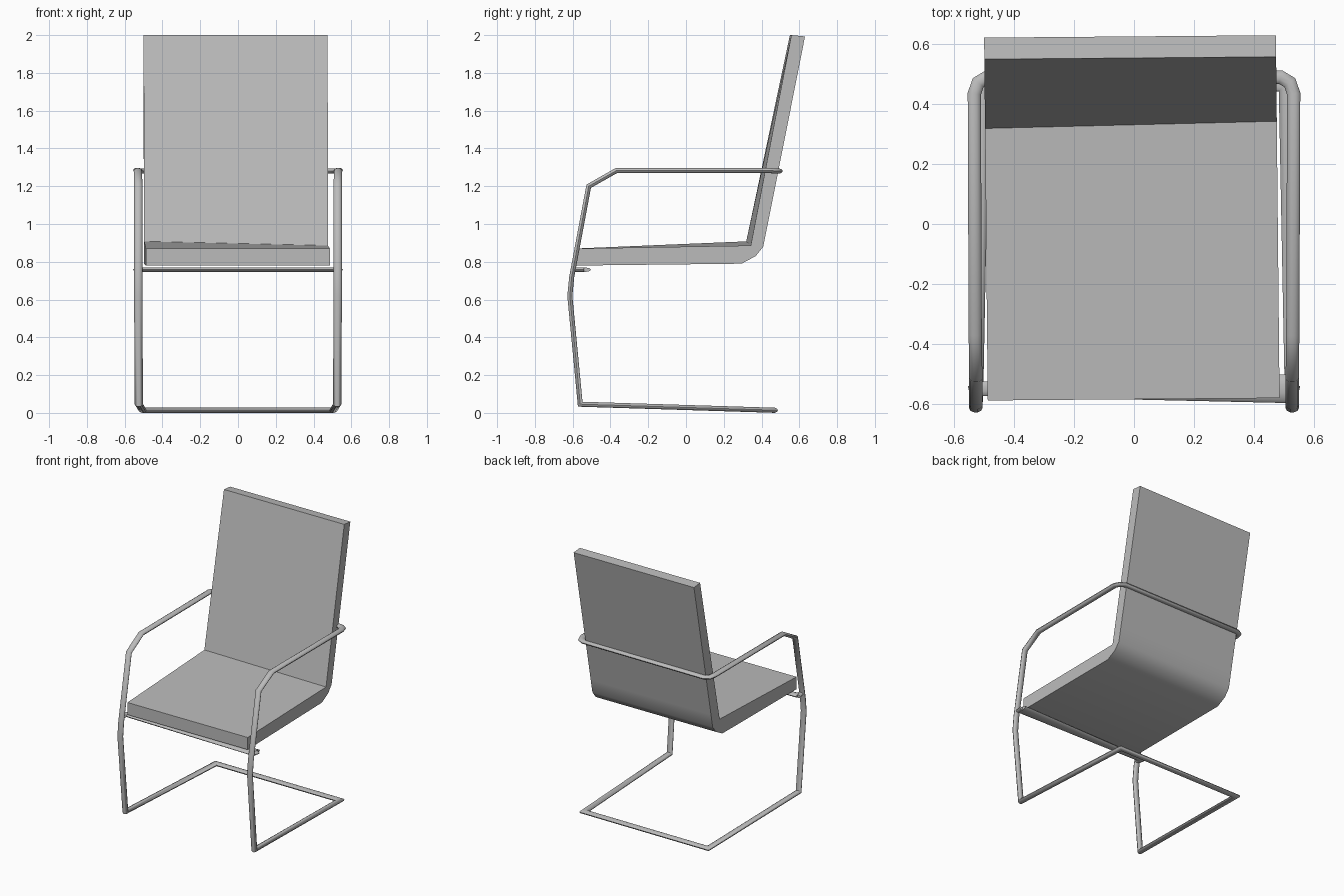
import bpy, bmesh, math
from mathutils import Vector

cube = bpy.data.objects.get("Cube")
if cube:
    bpy.data.objects.remove(cube, do_unlink=True)


def make_material(name, value):
    mat = bpy.data.materials.new(name)
    mat.use_nodes = True
    colour = (value, value, value, 1)
    mat.diffuse_color = colour
    mat.node_tree.nodes["Principled BSDF"].inputs["Base Color"].default_value = colour
    return mat


GREY = make_material("plain grey", 0.5)


def finish(bm, name, angle):
    bmesh.ops.recalc_face_normals(bm, faces=bm.faces)
    mesh = bpy.data.meshes.new(name)
    bm.to_mesh(mesh)
    bm.free()
    mesh.materials.append(GREY)
    obj = bpy.data.objects.new(name, mesh)
    bpy.context.collection.objects.link(obj)
    bpy.ops.object.select_all(action="DESELECT")
    obj.select_set(True)
    bpy.context.view_layer.objects.active = obj
    bpy.ops.object.shade_smooth_by_angle(angle=math.radians(angle))
    return obj


def skin(bm, rings, closed):
    count = len(rings[0])
    pairs = list(zip(rings, rings[1:]))
    if closed:
        pairs.append((rings[-1], rings[0]))
    else:
        bm.faces.new(rings[0])
        bm.faces.new(rings[-1])
    for a, b in pairs:
        for i in range(count):
            j = (i + 1) % count
            bm.faces.new((a[i], a[j], b[j], b[i]))


# Padded seat and back: one bent profile, slightly skewed from side to side
def shell_ring(bm, x, inner, shift):
    profile = [(-0.585, 0.87), inner, (0.554, 2.0), (0.626, 1.993),
               (0.425, 0.98), (0.405, 0.88), (0.365, 0.83), (0.29, 0.79),
               (-0.585, 0.78)]
    return [bm.verts.new((x - 0.01 * y, y + shift, z)) for y, z in profile]


bm = bmesh.new()
skin(bm, [shell_ring(bm, -0.494, (0.323, 0.908), -0.004),
          shell_ring(bm, 0.48, (0.339, 0.886), 0.004)], False)
finish(bm, "seat_and_back", 35)


# Flattened tube swept along a path; "side" points bend in a vertical plane,
# "flat" points bend in a horizontal one
def tube(name, path, wide, thin, closed, sides=10):
    bm = bmesh.new()
    points = [Vector(p[:3]) for p in path]
    rings = []
    for i, p in enumerate(points):
        before = points[i - 1] if closed or i else p
        after = points[(i + 1) % len(points)] if closed or i + 1 < len(points) else p
        t_in, t_out = (p - before).normalized(), (after - p).normalized()
        t = (t_in + t_out).normalized()
        miter = 1 / max(0.5, t.dot(t_out or t_in))
        if path[i][3] == "side":
            u = Vector((wide, 0, 0))
            v = t.cross(Vector((1, 0, 0))).normalized() * thin * miter
        else:
            u = t.cross(Vector((0, 0, 1))).normalized() * wide * miter
            v = Vector((0, 0, thin))
            if u.dot(Vector((1, 0, 0))) < 0 and abs(t.y) > 0.2:
                pass
        rings.append((p, u, v))
    # Keep neighbouring rings turned the same way round the tube
    rows, start = [], None
    for i, (p, u, v) in enumerate(rings):
        t_next = points[(i + 1) % len(points)] - p
        if not closed and i + 1 == len(rings):
            t_next = p - points[i - 1]
        if start is not None:
            if u.dot(start[0]) < 0:
                u = -u
            if v.dot(start[1]) < 0:
                v = -v
        start = (u, v)
        rows.append([bm.verts.new(p + u * math.cos(a) + v * math.sin(a))
                     for a in (2 * math.pi * k / sides for k in range(sides))])
    skin(bm, rows, closed)
    return finish(bm, name, 50)


# Continuous cantilever frame: arm, front upright and floor runner, mirrored
half = [(0.49, 0.49, 1.28, "flat"),
        (0.52, 0.472, 1.28, "flat"),
        (0.533, 0.435, 1.284, "flat"),
        (0.53, -0.37, 1.282, "side"),
        (0.528, -0.515, 1.2, "side"),
        (0.528, -0.605, 0.72, "side"),
        (0.528, -0.615, 0.62, "side"),
        (0.525, -0.56, 0.046, "side"),
        (0.505, 0.465, 0.014, "flat")]
other = [(-x, y, z, kind) for x, y, z, kind in reversed(half)]
tube("tube_frame", half + other, 0.022, 0.014, True)

# Bar under the front of the seat
tube("front_crossbar", [(-0.53, -0.55, 0.758, "flat"), (0.53, -0.55, 0.758, "flat")],
     0.024, 0.013, False)
# Short clips joining the bar to the uprights
for name, side in (("left_clip", 1), ("right_clip", -1)):
    tube(name, [(side * 0.525, -0.6, 0.758, "flat"), (side * 0.525, -0.54, 0.758, "flat")],
         0.015, 0.012, False)
